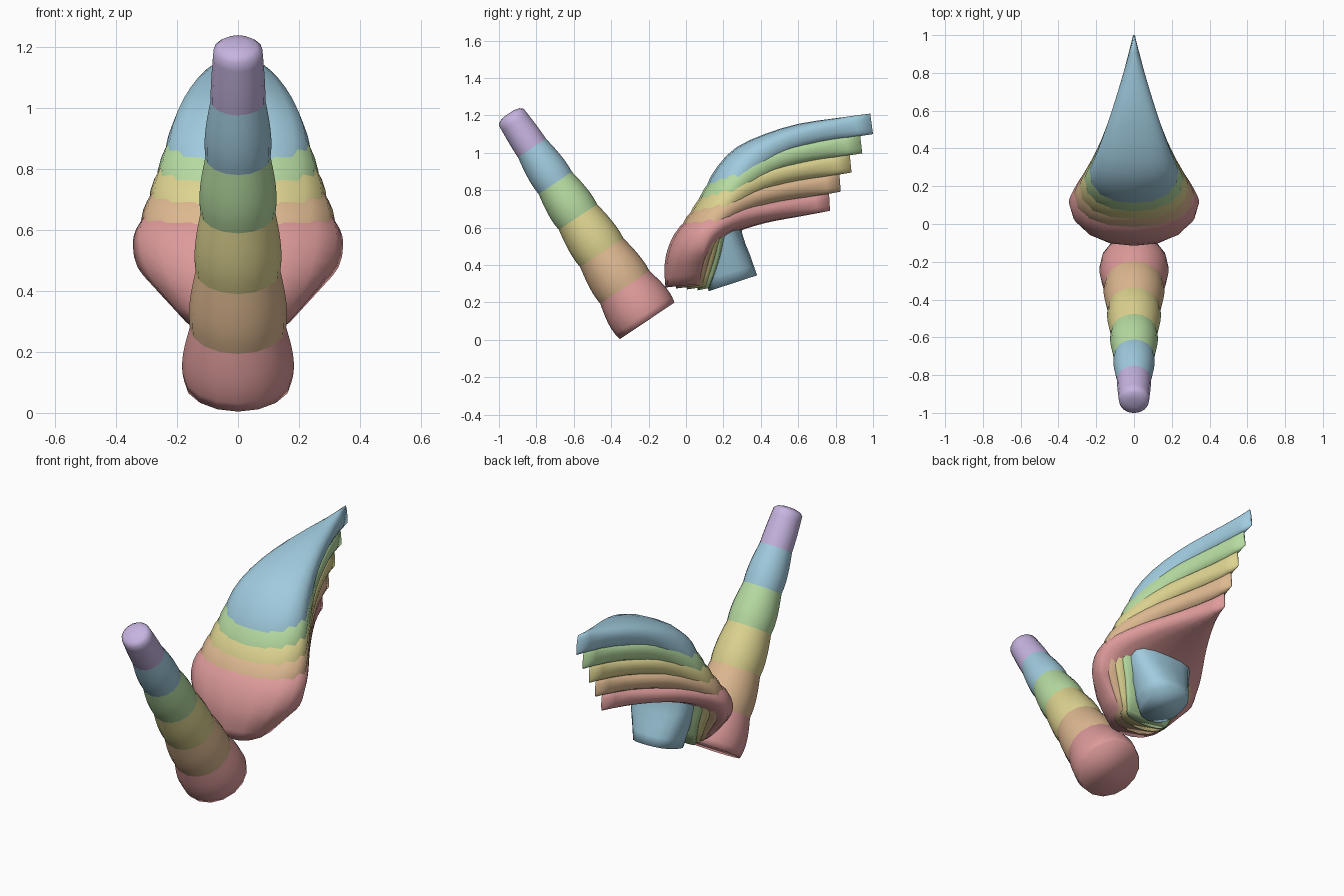
import bpy, bmesh, math
from mathutils import Vector

if "Cube" in bpy.data.objects:
    bpy.data.objects.remove(bpy.data.objects["Cube"])


def srgb(r, g, b):
    f = lambda c: c / 12.92 if c < 0.04045 else ((c + 0.055) / 1.055) ** 2.4
    return (f(r / 255), f(g / 255), f(b / 255), 1)


COLOURS = [("pastel_red", srgb(221, 154, 154)), ("pastel_orange", srgb(221, 184, 144)),
           ("pastel_yellow", srgb(221, 211, 144)), ("pastel_green", srgb(182, 219, 161)),
           ("pastel_blue", srgb(160, 203, 222)), ("pastel_purple", srgb(198, 180, 224))]
MATS = []
for name, col in COLOURS:
    m = bpy.data.materials.new(name)
    m.diffuse_color = col
    m.use_nodes = True
    m.node_tree.nodes["Principled BSDF"].inputs["Base Color"].default_value = m.diffuse_color
    MATS.append(m)


def loft(name, rings, mat, start_cap=True, end_cap=True):
    """Skin a list of closed rings and cap the chosen ends."""
    bm = bmesh.new()
    vs = [[bm.verts.new(p) for p in ring] for ring in rings]
    n = len(vs[0])
    for a, b in zip(vs, vs[1:]):
        for i in range(n):
            j = (i + 1) % n
            bm.faces.new((a[j], a[i], b[i], b[j]))
    if start_cap:
        bm.faces.new(vs[0])
    if end_cap:
        bm.faces.new(vs[-1][::-1])
    for f in bm.faces:
        f.smooth = True
    bmesh.ops.recalc_face_normals(bm, faces=bm.faces)
    # open tubes: make sure the walls face away from the axis
    f = bm.faces[0]
    centre = sum((v.co for v in vs[0]), Vector()) / n
    f.normal_update()
    if f.normal.dot(f.calc_center_median() - centre) < 0:
        bmesh.ops.reverse_faces(bm, faces=bm.faces)
    me = bpy.data.meshes.new(name)
    bm.to_mesh(me)
    bm.free()
    ob = bpy.data.objects.new(name, me)
    bpy.context.collection.objects.link(ob)
    me.materials.append(mat)
    return ob


# Horn: six gently bulging segments along a leaning axis
BASE = Vector((0, -0.2075, 0.102))
AXIS = Vector((0, -0.555, 0.832)).normalized()
SIDE = Vector((1, 0, 0))
UP = AXIS.cross(SIDE)
BOUNDS = [0, 0.215, 0.438, 0.667, 0.886, 1.11, 1.31]
RADII = [0.176, 0.158, 0.139, 0.123, 0.107, 0.090, 0.080]
BULGE = [0.014, 0.009, 0.009, 0.009, 0.008, 0.002]


def horn_ring(d, r, n=16):
    return [BASE + AXIS * d + (SIDE * math.cos(a) + UP * math.sin(a)) * r
            for a in (2 * math.pi * i / n for i in range(n))]


for k in range(6):
    d0, d1, r0, r1 = BOUNDS[k], BOUNDS[k + 1], RADII[k], RADII[k + 1]
    rings = []
    for i in range(7):
        t = i / 6
        r = r0 + (r1 - r0) * t + BULGE[k] * math.sin(math.pi * t ** 0.8)
        rings.append(horn_ring(d0 + (d1 - d0) * t, r))
    if k == 5:  # rounded tip
        rings += [horn_ring(1.325, 0.062), horn_ring(1.333, 0.03)]
    loft("horn_segment_%d" % (k + 1), rings, MATS[k], k == 0, k == 5)

# Mane locks: (outer y, z, inner y, z, half width) along the lowest and the highest lock
LOW = [(-.11, .28, .085, .30, .17), (-.115, .40, .11, .42, .28), (-.09, .51, .14, .47, .33),
       (-.03, .61, .18, .52, .345), (.06, .67, .22, .55, .335), (.16, .705, .28, .58, .30),
       (.28, .73, .37, .61, .235), (.43, .745, .47, .635, .16), (.60, .765, .61, .66, .075),
       (.765, .78, .77, .69, .006)]
HIGH = [(.12, .26, .14, .27, .125), (.10, .42, .215, .45, .165), (.08, .62, .24, .56, .205),
        (.10, .80, .30, .70, .235), (.17, .93, .35, .80, .24), (.27, 1.03, .42, .87, .212),
        (.42, 1.10, .52, .96, .165), (.60, 1.155, .64, 1.02, .112), (.80, 1.185, .82, 1.07, .054),
        (.985, 1.21, 1.0, 1.10, .006)]
# Inner edge of the thick root of the topmost lock
ROOT = [(.38, .345), (.34, .46), (.30, .57)]
# Where the widest point sits between outer (0) and inner (1) edge
WIDEST = [.85, .85, .8, .68, .57, .47, .4, .4, .4, .5]


def smooth_path(rows, steps=2):
    """Catmull-Rom refinement of the stations."""
    out = []
    for i in range(len(rows) - 1):
        p = [rows[max(0, i - 1)], rows[i], rows[i + 1], rows[min(len(rows) - 1, i + 2)]]
        for s in range(steps):
            t = s / steps
            out.append([0.5 * (2 * b + (c - a) * t + (2 * a - 5 * b + 4 * c - d) * t * t
                               + (3 * b - a - 3 * c + d) * t ** 3) for a, b, c, d in zip(*p)])
    return out + [list(rows[-1])]


def lock_ring(oy, oz, iy, iz, w, m, n=16, power=2 / 2.4):
    outer, inner = Vector((0, oy, oz)), Vector((0, iy, iz))
    mid = outer.lerp(inner, m)
    ring = []
    for i in range(n):
        a = 2 * math.pi * i / n
        c, s = math.cos(a), math.sin(a)
        edge = outer if c > 0 else inner
        x = math.copysign(abs(s) ** power, s) * w
        ring.append(mid + (edge - mid) * abs(c) ** power + SIDE * x)
    return ring


for k in range(5):
    t = k / 4
    rows = [[p + (q - p) * t for p, q in zip(a, b)] + [m] for a, b, m in zip(LOW, HIGH, WIDEST)]
    if k == 4:
        for row, (y, z) in zip(rows, ROOT):
            row[2], row[3], row[5] = y, z, 0.55
    loft("mane_lock_%d" % (k + 1), [lock_ring(*r) for r in smooth_path(rows)], MATS[k])
